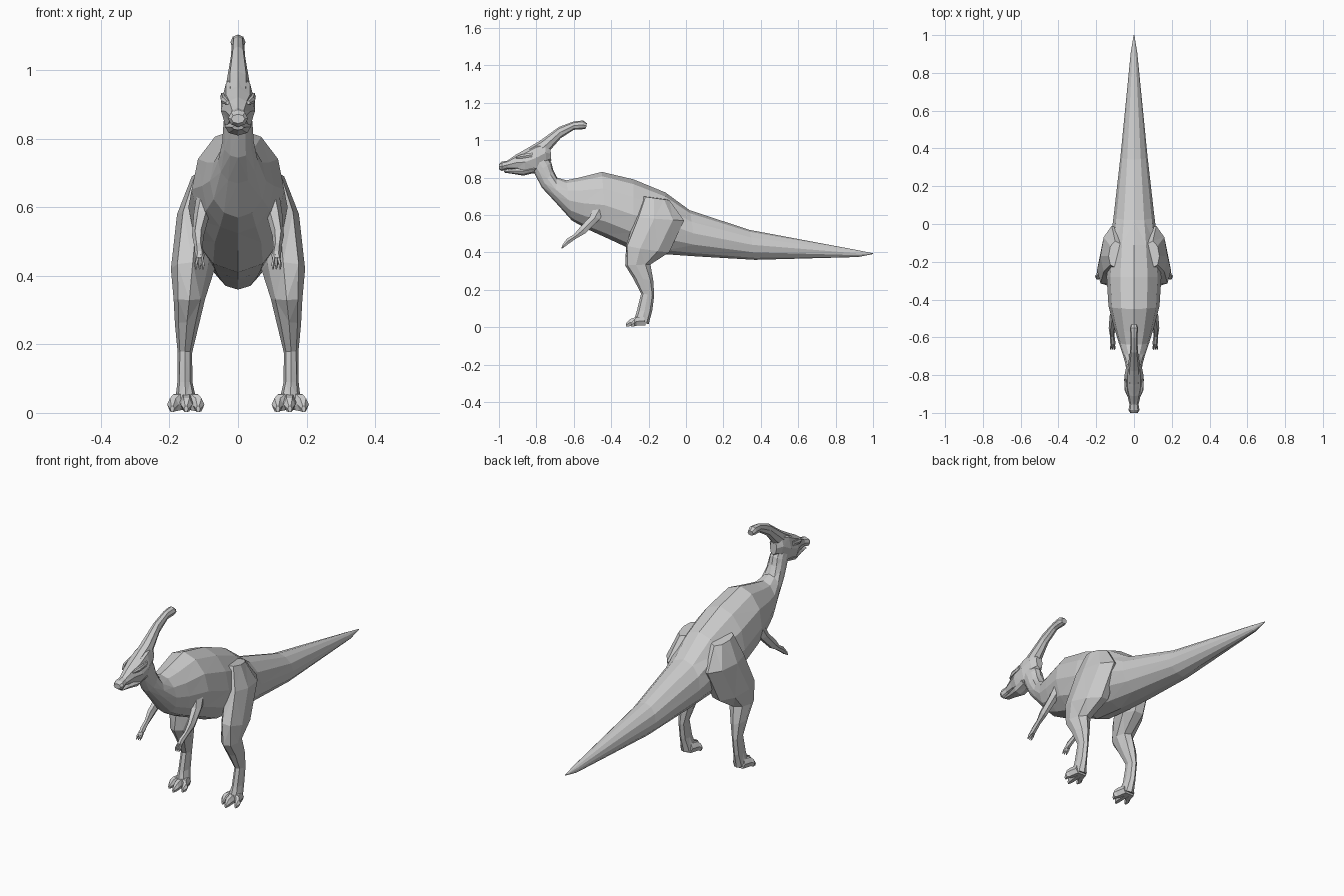
import bpy, bmesh, math
from mathutils import Vector

skin = bpy.data.materials.new("grey_skin")
skin.diffuse_color = (0.6, 0.6, 0.6, 1)


def loft(name, rings, sides=8, mirror=False):
    """Skin rings given as (y1, z1, y2, z2, centre_x, half_width[, forward_skew]).
    The two side-plane points are opposite ends of each cross-section."""
    bm = bmesh.new()
    loops = []
    for r in rings:
        y1, z1, y2, z2, cx, w = r[:6]
        skew = r[6] if len(r) > 6 else 0
        mid = Vector((cx, (y1 + y2) / 2, (z1 + z2) / 2))
        half = Vector((0, (y1 - y2) / 2, (z1 - z2) / 2))
        side = Vector((w, -skew, 0))
        loops.append([bm.verts.new(mid + side * math.cos(a) + half * math.sin(a))
                      for a in (2 * math.pi * i / sides for i in range(sides))])
    for a, b in zip(loops, loops[1:]):
        for i in range(sides):
            j = (i + 1) % sides
            bm.faces.new((a[i], a[j], b[j], b[i]))
    bm.faces.new(loops[0])
    bm.faces.new(loops[-1])
    bmesh.ops.recalc_face_normals(bm, faces=bm.faces)
    bmesh.ops.triangulate(bm, faces=bm.faces, quad_method='SHORT_EDGE')
    me = bpy.data.meshes.new(name)
    bm.to_mesh(me)
    bm.free()
    me.materials.append(skin)
    ob = bpy.data.objects.new(name, me)
    bpy.context.collection.objects.link(ob)
    if mirror:
        ob.modifiers.new("mirror", 'MIRROR').use_mirror_merge = False
    return ob


# Tail, trunk and neck in one skin, from tail tip to throat
loft("body", [
    (1.0, .395, 1.0, .391, 0, .002),
    (.90, .415, .92, .375, 0, .017),
    (.34, .52, .37, .36, 0, .072),
    (.02, .625, .06, .378, 0, .108),
    (-.11, .72, -.11, .39, 0, .128),
    (-.28, .79, -.28, .41, 0, .145),
    (-.45, .83, -.42, .475, 0, .135),
    (-.57, .80, -.53, .525, 0, .105),
    (-.64, .785, -.61, .57, 0, .082),
    (-.69, .80, -.70, .67, 0, .058),
    (-.71, .84, -.77, .745, 0, .046),
    (-.72, .88, -.81, .82, 0, .042),
    (-.75, .93, -.84, .86, 0, .036),
], 12)

# Skull: flared bill, narrow muzzle, broad cheeks
loft("skull", [
    (-1.0, .872, -1.0, .845, 0, .020),
    (-.985, .885, -.985, .835, 0, .029),
    (-.955, .89, -.955, .845, 0, .024),
    (-.91, .922, -.90, .838, 0, .036),
    (-.86, .95, -.86, .815, 0, .050),
    (-.80, .985, -.80, .825, 0, .050),
    (-.755, .99, -.745, .875, 0, .040),
    (-.725, .965, -.72, .89, 0, .020),
])

# Lower jaw
loft("jaw", [
    (-.975, .84, -.97, .826, 0, .017),
    (-.93, .848, -.93, .820, 0, .022),
    (-.87, .86, -.87, .81, 0, .038),
    (-.81, .87, -.81, .825, 0, .040),
])

# Backswept hollow crest with a blunt, drooping end
loft("crest", [
    (-.90, .925, -.84, .88, 0, .030),
    (-.78, .997, -.74, .93, 0, .034),
    (-.68, 1.07, -.67, 1.01, 0, .021),
    (-.60, 1.10, -.60, 1.055, 0, .018),
    (-.55, 1.105, -.555, 1.058, 0, .022),
    (-.53, 1.09, -.535, 1.062, 0, .016),
])

# Brow ridges
loft("brow", [
    (-.91, .912, -.91, .90, .030, .006),
    (-.88, .925, -.88, .90, .041, .009),
    (-.82, .935, -.82, .91, .046, .006),
], 6, True)

# Thigh, shin and ankle
loft("leg", [
    (-.23, .70, -.09, .68, .10, .035, .01),
    (-.27, .59, -.01, .57, .118, .060, .03),
    (-.32, .44, -.09, .40, .132, .064, .04),
    (-.325, .33, -.19, .335, .142, .046, .01),
    (-.285, .265, -.175, .25, .149, .035),
    (-.24, .18, -.17, .17, .155, .021),
    (-.262, .09, -.18, .09, .155, .022),
    (-.275, .045, -.20, .015, .152, .032),
], 8, True)

# Three toes per foot, each with a pointed claw
for label, x, y in (("inner", .115, -.295), ("middle", .150, -.32), ("outer", .190, -.295)):
    base = .153 + (x - .153) * .4
    loft(label + "_toe", [
        (-.225, .06, -.215, .006, base, .020),
        (-.265, .058, -.265, .004, (base + x) / 2, .020),
        (y + .02, .046, y + .02, .002, x, .017),
        (y, .022, y, .001, x * 1.01, .006),
    ], 6, True)

# Shoulder, forearm and wrist
loft("arm", [
    (-.49, .66, -.41, .65, .088, .030),
    (-.52, .59, -.455, .58, .105, .024),
    (-.57, .535, -.535, .50, .117, .017),
    (-.60, .497, -.585, .473, .115, .012),
    (-.637, .475, -.622, .447, .112, .014),
    (-.652, .455, -.637, .437, .112, .012),
], 6, True)

# Fingers
for label, x in (("inner", .102), ("middle", .112), ("outer", .123)):
    loft(label + "_finger", [
        (-.645, .463, -.63, .442, (x + .112) / 2, .006),
        (-.662, .438, -.648, .430, x, .005),
        (-.667, .421, -.663, .419, x, .002),
    ], 5, True)
